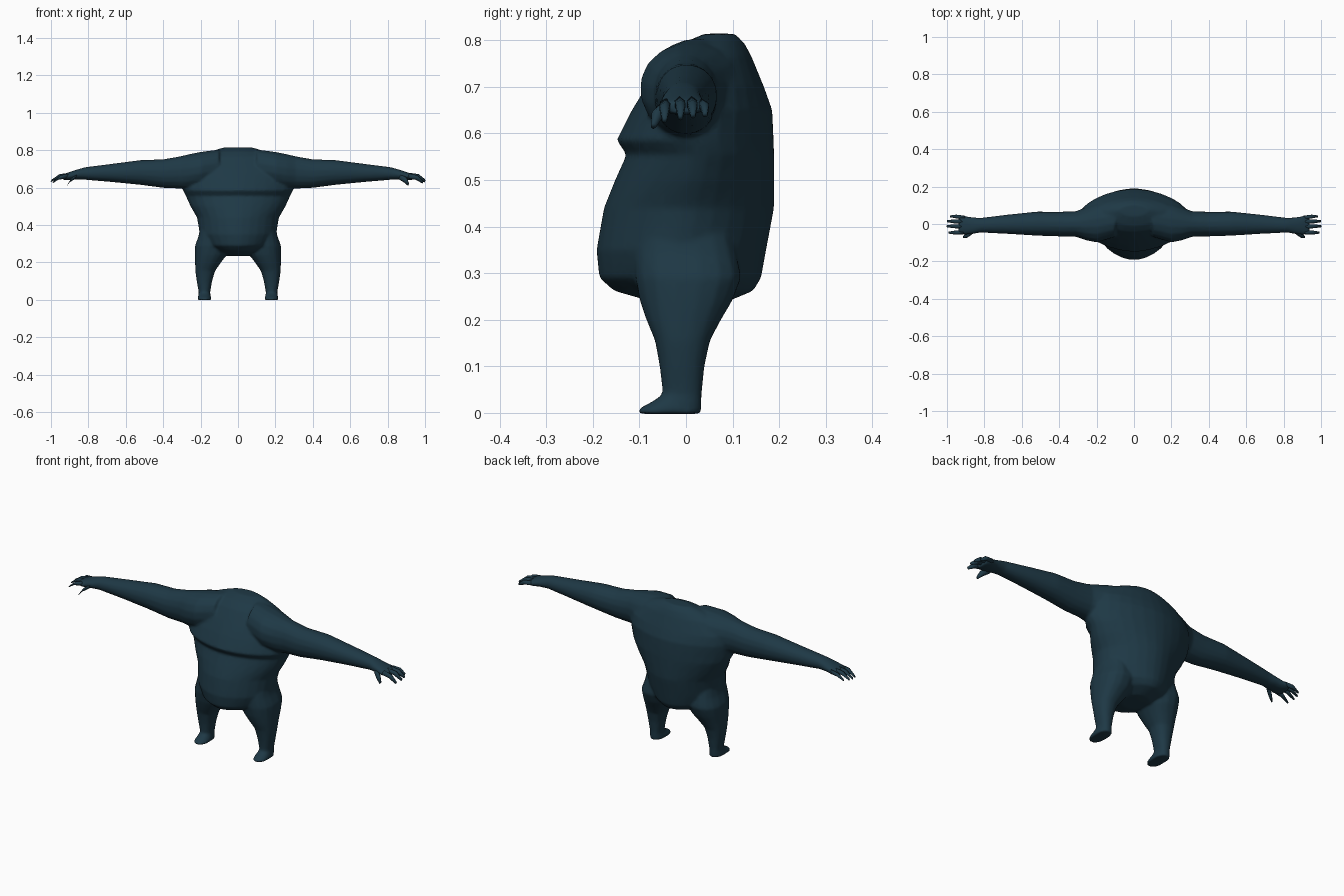
import bpy, bmesh
from math import cos, sin, pi, copysign
from mathutils import Vector

if "Cube" in bpy.data.objects:
    bpy.data.objects.remove(bpy.data.objects["Cube"])

skin = bpy.data.materials.new("dark_skin")
skin.diffuse_color = (0.013, 0.040, 0.060, 1)
skin.use_nodes = True
skin.node_tree.nodes["Principled BSDF"].inputs["Base Color"].default_value = skin.diffuse_color


def spow(v, e):
    return copysign(abs(v) ** e, v)


def loft(bm, rings, sides=20, exp=2.0):
    """Bridge rings given as (centre, half-axis a, half-axis b)."""
    loops = []
    for c, a, b in rings:
        loop = []
        for i in range(sides):
            t = 2 * pi * (i + 0.5) / sides
            p = Vector(c) + Vector(a) * spow(cos(t), 2 / exp) + Vector(b) * spow(sin(t), 2 / exp)
            loop.append(bm.verts.new(p))
        loops.append(loop)
    faces = []
    for l0, l1 in zip(loops, loops[1:]):
        for i in range(sides):
            j = (i + 1) % sides
            faces.append(bm.faces.new((l0[i], l0[j], l1[j], l1[i])))
    faces += [bm.faces.new(loops[0][::-1]), bm.faces.new(loops[-1])]
    bmesh.ops.recalc_face_normals(bm, faces=faces)


def z_ring(z, x0, x1, y0, y1):
    return ((x0 + x1) / 2, (y0 + y1) / 2, z), ((x1 - x0) / 2, 0, 0), (0, (y1 - y0) / 2, 0)


def x_ring(s, x, z0, z1, y0, y1):
    return (s * x, (y0 + y1) / 2, (z0 + z1) / 2), (0, (y1 - y0) / 2, 0), (0, 0, (z1 - z0) / 2)


def make(name, bm):
    me = bpy.data.meshes.new(name)
    bm.to_mesh(me)
    bm.free()
    ob = bpy.data.objects.new(name, me)
    bpy.context.collection.objects.link(ob)
    me.materials.append(skin)
    for p in me.polygons:
        p.use_smooth = True
    return ob


# torso: z, half width, front y, back y
torso = [(.235, .07, -.06, .08), (.262, .13, -.155, .145), (.29, .175, -.187, .162),
         (.35, .205, -.193, .173), (.44, .22, -.177, .19), (.50, .255, -.153, .19),
         (.555, .28, -.128, .19), (.585, .295, -.15, .189), (.65, .30, -.117, .186),
         (.70, .29, -.086, .168), (.765, .22, -.042, .141), (.793, .15, -.01, .126),
         (.814, .08, .04, .105)]
# arm: x, bottom z, top z, front y, back y
arm = [(.10, .62, .805, -.07, .12), (.20, .60, .792, -.10, .115), (.26, .592, .78, -.087, .09),
       (.31, .594, .768, -.069, .069), (.40, .598, .752, -.067, .066), (.52, .614, .748, -.063, .067),
       (.68, .63, .727, -.053, .05), (.82, .642, .709, -.046, .033), (.87, .642, .694, -.055, .037),
       (.91, .639, .681, -.058, .045), (.938, .642, .671, -.052, .042)]
# leg: z, inner x, outer x, front y, back y
leg = [(.40, .10, .20, -.09, .09), (.34, .07, .212, -.11, .11), (.29, .05, .231, -.11, .12),
       (.24, .06, .231, -.10, .10), (.20, .09, .230, -.086, .076), (.155, .122, .229, -.067, .052),
       (.10, .138, .221, -.057, .04), (.04, .149, .210, -.05, .034), (.025, .147, .212, -.072, .034),
       (.008, .142, .216, -.104, .034), (-.002, .142, .216, -.104, .034)]

body_bm = bmesh.new()
loft(body_bm, [z_ring(z, -w, w, f, b) for z, w, f, b in torso], 28, 1.8)
for s in (-1, 1):
    loft(body_bm, [x_ring(s, *r) for r in arm], 16, 2.1)
    loft(body_bm, [z_ring(z, min(s * a, s * b), max(s * a, s * b), f, k) for z, a, b, f, k in leg], 16, 2.3)
body = make("body", body_bm)

# blend torso and limbs into one skin
remesh = body.modifiers.new("blend", 'REMESH')
remesh.mode = 'VOXEL'
remesh.voxel_size = 0.007
remesh.use_smooth_shade = True
soft = body.modifiers.new("soften", 'SMOOTH')
soft.factor = 0.5
soft.iterations = 6
thin = body.modifiers.new("thin", 'DECIMATE')
thin.ratio = 0.25

# fingers and thumb: paths of (x, y, z), radius
fingers = {
    "index_finger": ([(.91, -.043, .662), (.955, -.046, .654), (.99, -.046, .628)], .012),
    "middle_finger": ([(.91, -.014, .666), (.96, -.012, .660), (1.0, -.012, .634)], .012),
    "ring_finger": ([(.91, .012, .666), (.96, .014, .660), (.998, .015, .638)], .012),
    "little_finger": ([(.91, .034, .662), (.95, .040, .658), (.982, .041, .640)], .011),
    "thumb": ([(.865, -.040, .660), (.895, -.062, .640), (.912, -.070, .616)], .013),
}
for name, (path, r) in fingers.items():
    for s, side in ((-1, "right"), (1, "left")):
        bm = bmesh.new()
        rings = [((s * x, y, z), (0, r * k, 0), (r * k * .5, 0, r * k))
                 for (x, y, z), k in zip(path, (1.1, 1, .5))]
        loft(bm, rings, 6)
        make(side + "_" + name, bm)
